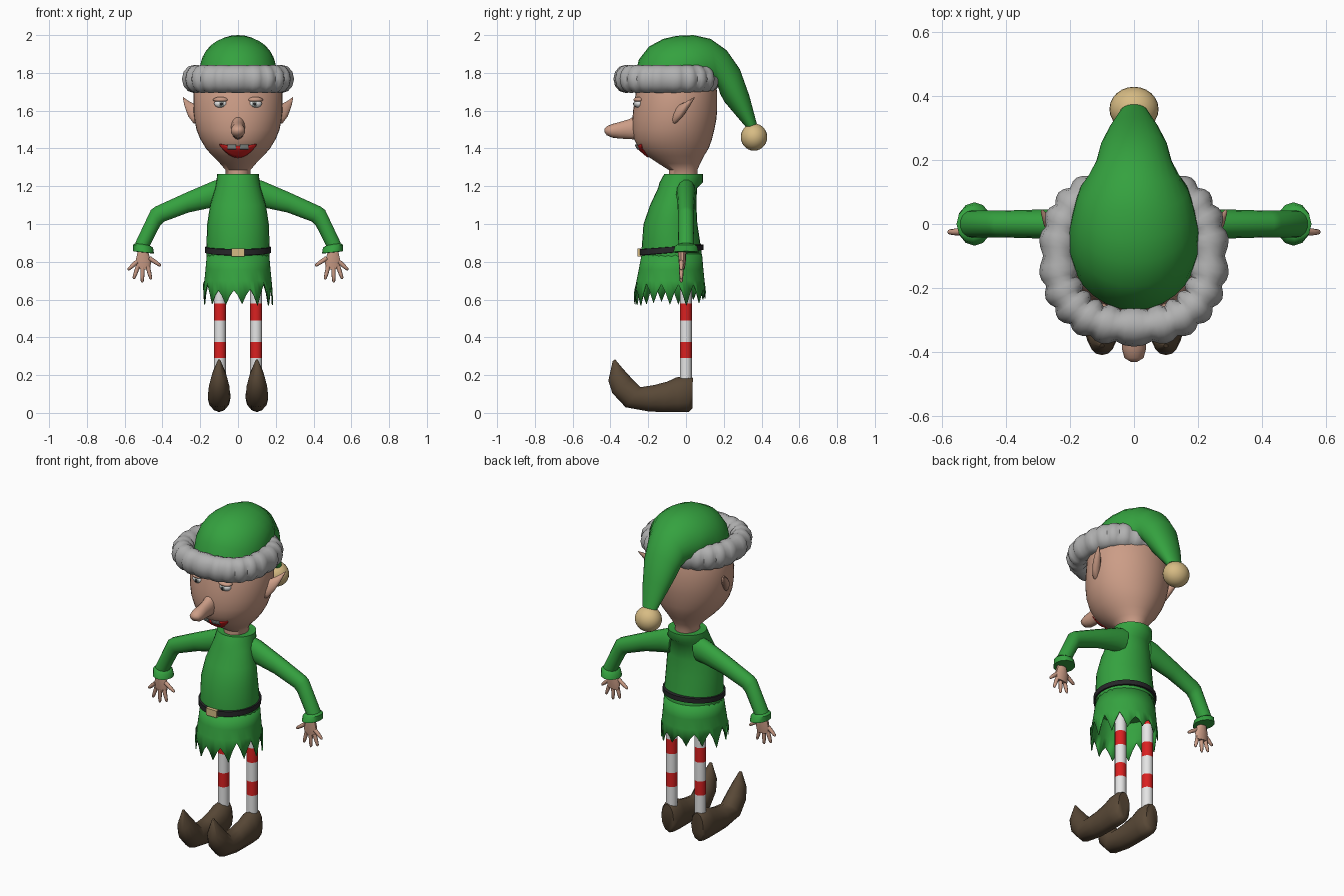
import bpy, bmesh, math, random
from mathutils import Vector as V

if "Cube" in bpy.data.objects:
    bpy.data.objects.remove(bpy.data.objects["Cube"])

random.seed(4)
COLOURS = {
    "green": (0.035, 0.36, 0.05), "skin": (0.60, 0.335, 0.24), "brown": (0.10, 0.066, 0.038),
    "fur_grey": (0.44, 0.44, 0.44), "white": (0.78, 0.78, 0.78), "red": (0.70, 0.015, 0.015),
    "tan": (0.68, 0.50, 0.23), "black": (0.02, 0.02, 0.022), "tooth_grey": (0.36, 0.40, 0.38),
}
MATS = {}
for key, rgb in COLOURS.items():
    MATS[key] = bpy.data.materials.new(key)
    MATS[key].diffuse_color = (*rgb, 1)


def finish(name, bm, *mats, angle=50):
    bmesh.ops.recalc_face_normals(bm, faces=bm.faces[:])
    me = bpy.data.meshes.new(name)
    bm.to_mesh(me)
    bm.free()
    for m in mats:
        me.materials.append(MATS[m])
    me.shade_smooth()
    me.set_sharp_from_angle(angle=math.radians(angle))
    ob = bpy.data.objects.new(name, me)
    bpy.context.collection.objects.link(ob)
    return ob


def skin(name, secs, *mats, n=16, closed=False, caps=True, s=1, angle=50):
    """Bridge elliptical sections (centre, half axis, half axis)."""
    bm = bmesh.new()
    rings = []
    for c, u, v in secs:
        ring = []
        for i in range(n):
            a = math.tau * i / n
            p = c + u * math.cos(a) + v * math.sin(a)
            ring.append(bm.verts.new((p.x * s, p.y, p.z)))
        rings.append(ring)
    pairs = list(zip(rings, rings[1:])) + ([(rings[-1], rings[0])] if closed else [])
    for r, q in pairs:
        for i in range(n):
            j = (i + 1) % n
            bm.faces.new((r[i], r[j], q[j], q[i]))
    if caps and not closed:
        bm.faces.new(rings[0])
        bm.faces.new(rings[-1])
    return finish(name, bm, *mats, angle=angle)


def side_rows(rows, x=0):
    """Rows (y1, z1, y2, z2, half width in x) to sections."""
    return [(V((x, (a + c) / 2, (b + d) / 2)), V((w, 0, 0)), V((0, (c - a) / 2, (d - b) / 2)))
            for a, b, c, d, w in rows]


def front_rows(rows, y=0):
    """Rows (x1, z1, x2, z2, half width in y) to sections."""
    return [(V(((a + c) / 2, y, (b + d) / 2)), V((0, w, 0)), V(((c - a) / 2, 0, (d - b) / 2)))
            for a, b, c, d, w in rows]


def level(rows):
    """Rows (z, front y, back y, half width) to side rows."""
    return [(f, z, b, z, w) for z, f, b, w in rows]


def ball(name, mat, loc, scale):
    bm = bmesh.new()
    bmesh.ops.create_uvsphere(bm, u_segments=24, v_segments=14, radius=1)
    for v in bm.verts:
        v.co = V((v.co.x * scale[0], v.co.y * scale[1], v.co.z * scale[2])) + V(loc)
    return finish(name, bm, mat)


# Head and neck
HEAD = [(1.24, -.09, .06, .065), (1.285, -.09, .06, .065), (1.32, -.145, .075, .095),
        (1.36, -.205, .095, .135), (1.40, -.25, .12, .17), (1.45, -.275, .138, .20),
        (1.50, -.283, .15, .22), (1.55, -.284, .16, .23), (1.60, -.28, .165, .236),
        (1.70, -.265, .165, .236), (1.76, -.245, .15, .215), (1.80, -.22, .13, .185),
        (1.85, -.17, .09, .13), (1.88, -.10, .03, .06)]
skin("head", side_rows(level(HEAD)), "skin", n=40)


def face_y(x, z):
    for (z0, f0, b0, w0), (z1, f1, b1, w1) in zip(HEAD, HEAD[1:]):
        if z0 <= z <= z1:
            t = (z - z0) / (z1 - z0)
            f, b, w = f0 + (f1 - f0) * t, b0 + (b1 - b0) * t, w0 + (w1 - w0) * t
            return (f + b) / 2 - (b - f) / 2 * math.sqrt(1 - (x / w) ** 2)


def patch(name, mat, x0, x1, top, bot, off):
    """Thin plate following the curve of the face."""
    bm = bmesh.new()
    cols = []
    for i in range(13):
        x = x0 + (x1 - x0) * i / 12
        zs = [bot(x) + (top(x) - bot(x)) * k / 4 for k in range(5)]
        cols.append([bm.verts.new((x, face_y(x, z) - off, z)) for z in zs])
    for p, q in zip(cols, cols[1:]):
        for k in range(4):
            bm.faces.new((p[k], q[k], q[k + 1], p[k + 1]))
    ob = finish(name, bm, mat)
    mod = ob.modifiers.new("thickness", "SOLIDIFY")
    mod.thickness, mod.offset = 0.005, 0


# Mouth, teeth and nose
patch("mouth", "red", -.098, .098, lambda x: 1.412 + 1.2 * x * x,
      lambda x: 1.352 + 7 * x * x, .006)
for i, x in enumerate((-.055, .01)):
    patch(f"tooth_{i}", "tooth_grey", x, x + .045, lambda x: 1.42, lambda x: 1.397, .010)
skin("nose", side_rows([(-.25, 1.585, -.25, 1.445, .04), (-.30, 1.555, -.30, 1.45, .036),
                        (-.35, 1.54, -.35, 1.452, .035), (-.39, 1.53, -.39, 1.457, .038),
                        (-.42, 1.517, -.42, 1.47, .03), (-.432, 1.502, -.432, 1.488, .010)]),
     "skin")

# Torso with collar
skin("tunic", side_rows(level([(.80, -.235, .085, .165), (.87, -.235, .08, .168),
                               (1.00, -.225, .06, .163), (1.10, -.19, .055, .148),
                               (1.19, -.148, .058, .12), (1.22, -.14, .09, .115),
                               (1.265, -.115, .09, .11), (1.262, -.092, .062, .068)])),
     "green", n=28)

# Ragged skirt
TEETH, STEP = 13, 4
secs = side_rows(level([(.84, -.235, .085, .165), (.76, -.25, .092, .172),
                        (.70, -.262, .098, .178), (.60, -.275, .105, .185)]))
skirt = skin("skirt", secs, "green", n=TEETH * STEP, caps=False)
rim = skirt.data.vertices[-TEETH * STEP:]
tips = [random.uniform(.565, .61) for _ in range(TEETH)]
notches = [random.uniform(.645, .69) for _ in range(TEETH)]
for i, v in enumerate(rim):
    k = ((i + STEP * TEETH // 4 + 1) % (STEP * TEETH))
    tooth, w = k // STEP, (k % STEP)
    v.co.z = (notches[tooth], (notches[tooth] + tips[tooth]) / 2 + .01, tips[tooth],
              (notches[(tooth + 1) % TEETH] + tips[tooth]) / 2 + .01)[w]
mod = skirt.modifiers.new("thickness", "SOLIDIFY")
mod.thickness = 0.006

# Belt and buckle
skin("belt", side_rows([(-.22, .83, .07, .86, .15), (-.248, .835, .092, .862, .175),
                        (-.248, .866, .092, .89, .175), (-.22, .87, .07, .895, .15)]),
     "black", n=28)
bm = bmesh.new()
bmesh.ops.create_cube(bm, size=1)
for v in bm.verts:
    v.co = V((v.co.x * .07, v.co.y * .02 - .248, v.co.z * .042 + .85))
finish("buckle", bm, "tan")

# Hat: sections fan round from the brow to the hanging tail
skin("hat", side_rows([(-.27, 1.79, .15, 1.74, .205), (-.25, 1.87, .16, 1.74, .205),
                       (-.195, 1.94, .165, 1.74, .20), (-.12, 1.98, .165, 1.735, .192),
                       (-.05, 1.996, .165, 1.73, .184), (.04, 2.0, .17, 1.725, .17),
                       (.13, 1.98, .175, 1.71, .142), (.215, 1.92, .18, 1.69, .118),
                       (.285, 1.82, .205, 1.645, .105), (.335, 1.68, .26, 1.58, .078),
                       (.375, 1.53, .32, 1.51, .045)]), "green", n=28)
ball("hat_bobble", "tan", (0, .36, 1.46), (.077, .07, .072))

# Lumpy fur brim
secs = []
for i in range(88):
    a = math.tau * i / 88
    ca, sa = math.cos(a), math.sin(a)
    c = V((.235 * math.copysign(abs(ca) ** .8, ca), -.10 + .22 * math.copysign(abs(sa) ** .8, sa), 1.768))
    k = .80 + .24 * abs(math.sin(11 * a))
    secs.append((c, V((ca, sa, 0)) * .062 * k, V((0, 0, .074 * (.85 + k * .15)))))
skin("hat_brim", secs, "fur_grey", n=12, closed=True)

for s, side in ((1, "left"), (-1, "right")):
    # Eye and heavy upper lid
    ball(f"eye_{side}", "white", (s * .09, -.25, 1.638), (.036, .024, .024))
    ball(f"iris_{side}", "tooth_grey", (s * .088, -.266, 1.636), (.017, .011, .017))
    ball(f"pupil_{side}", "black", (s * .088, -.273, 1.636), (.009, .007, .009))
    ball(f"eyelid_{side}", "skin", (s * .09, -.248, 1.658), (.042, .03, .015))
    # Pointed ear
    u = V((.012, -.018, 0))
    skin(f"ear_{side}", [(V((.20, -.06, 1.575)), u, V((0, .012, .05))),
                         (V((.235, -.04, 1.585)), u, V((0, .016, .052))),
                         (V((.258, -.012, 1.607)), u, V((0, .016, .042))),
                         (V((.276, .015, 1.637)), u * .7, V((0, .01, .024))),
                         (V((.29, .042, 1.668)), u * .2, V((0, .002, .004)))], "skin", n=12, s=s)
    # Sleeve and flared cuff
    skin(f"sleeve_{side}", front_rows([(.07, 1.245, .09, 1.09, .05), (.13, 1.23, .14, 1.085, .052),
                                       (.28, 1.165, .26, 1.06, .046), (.44, 1.092, .39, 1.012, .042),
                                       (.462, 1.075, .412, .99, .042), (.545, .90, .468, .88, .043)]),
         "green", n=14, s=s)
    skin(f"cuff_{side}", front_rows([(.54, .90, .465, .885, .044), (.556, .89, .45, .875, .06),
                                     (.555, .856, .445, .845, .068), (.53, .852, .465, .845, .03)]),
         "green", n=12, s=s)
    # Hand with spread fingers
    skin(f"palm_{side}", front_rows([(.53, .865, .475, .855, .022), (.543, .81, .457, .80, .02),
                                     (.54, .765, .465, .757, .013)], -.02), "skin", n=10, s=s)
    fingers = [(.535, .80, .583, .757), (.53, .775, .553, .708), (.505, .77, .507, .69),
               (.478, .775, .460, .706), (.47, .82, .408, .778)]
    for i, (x0, z0, x1, z1) in enumerate(fingers):
        d = V((z1 - z0, 0, x0 - x1)).normalized()
        secs = []
        for t, r in ((0, .012), (.55, .0105), (.9, .008), (1, .003)):
            secs.append((V((x0 + (x1 - x0) * t, -.025, z0 + (z1 - z0) * t)), d * r, V((0, r, 0))))
        skin(f"finger_{side}_{i}", secs, "skin", n=8, s=s)
    # Striped leg
    zs = [.16, .29, .375, .49, .578, .69, .80]
    leg = skin(f"leg_{side}", side_rows(level([(z, -.033, .031, .032) for z in zs]), .096),
               "white", "red", n=16, s=s)
    for p in leg.data.polygons:
        band = sum(p.center.z > z for z in zs)
        p.material_index = 1 if band % 2 == 0 else 0
    # Curled shoe
    skin(f"shoe_{side}", side_rows([(.036, .185, .034, .025, .04), (.012, .195, .015, .006, .056),
                                    (-.05, .188, -.04, .004, .06), (-.10, .165, -.12, .004, .057),
                                    (-.17, .147, -.20, .008, .06), (-.24, .136, -.32, .03, .06),
                                    (-.285, .18, -.39, .105, .054), (-.335, .235, -.411, .17, .038),
                                    (-.375, .283, -.388, .275, .007)], .1), "brown", n=12, s=s)

for m in bpy.data.materials:
    if m.users and not m.is_grease_pencil:
        m.use_nodes = True
        m.node_tree.nodes["Principled BSDF"].inputs["Base Color"].default_value = m.diffuse_color
